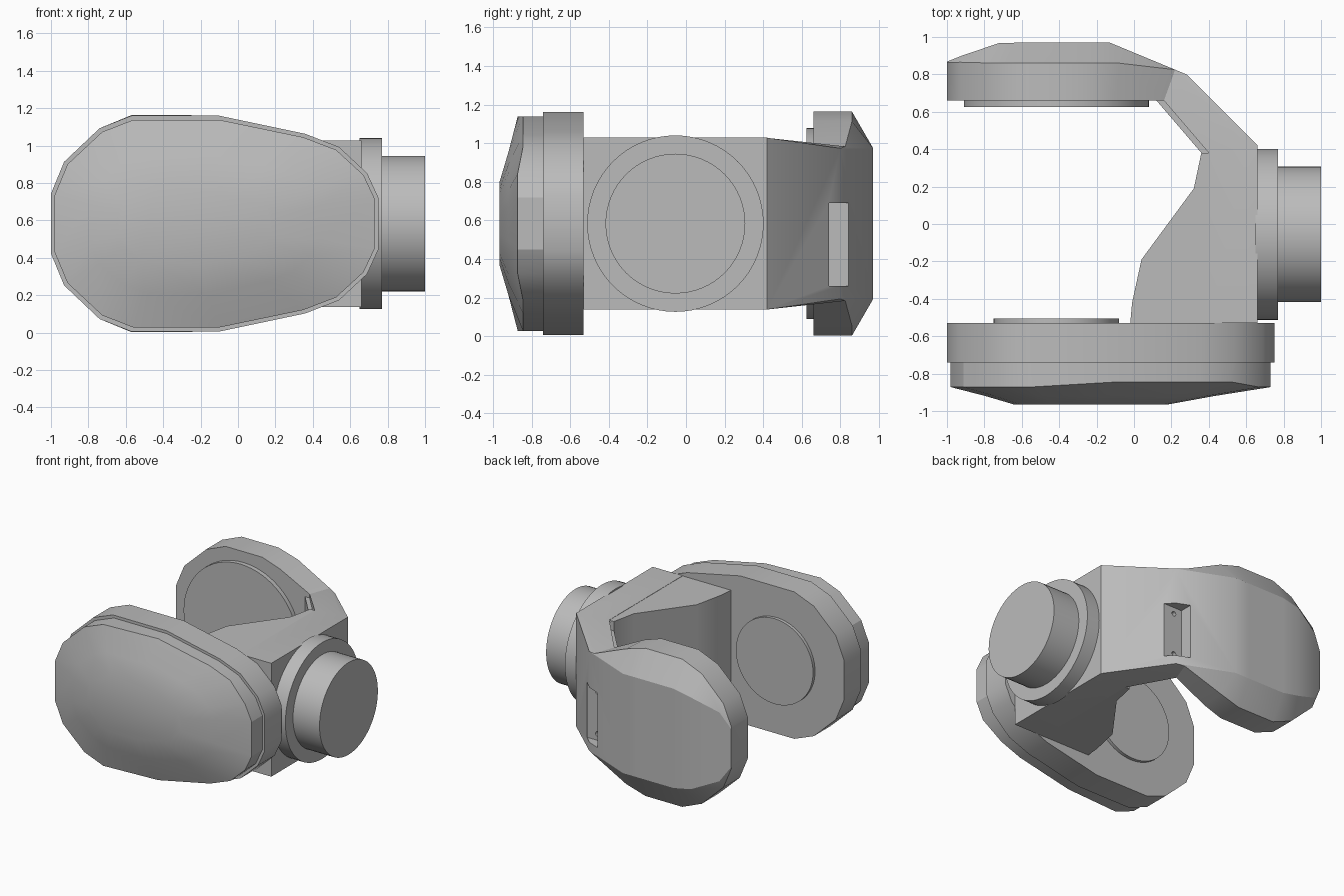
import bpy, bmesh, math
from mathutils import Vector

if "Cube" in bpy.data.objects:
    bpy.data.objects.remove(bpy.data.objects["Cube"])

ZC = 0.583  # height of the mirror plane

grey = bpy.data.materials.new("plain grey")
grey.use_nodes = True
grey.diffuse_color = (0.5, 0.5, 0.5, 1)
grey.node_tree.nodes["Principled BSDF"].inputs["Base Color"].default_value = (0.5, 0.5, 0.5, 1)


def shade(ob, angle):
    bpy.ops.object.select_all(action='DESELECT')
    ob.select_set(True)
    bpy.context.view_layer.objects.active = ob
    bpy.ops.object.shade_smooth_by_angle(angle=math.radians(angle))


def loft(name, rings, angle=30):
    """Bridge closed rings of equal length and cap both ends."""
    bm = bmesh.new()
    loops = [[bm.verts.new(p) for p in ring] for ring in rings]
    n = len(loops[0])
    for a, b in zip(loops, loops[1:]):
        for i in range(n):
            j = (i + 1) % n
            bm.faces.new((a[i], a[j], b[j], b[i]))
    bm.faces.new(loops[0])
    bm.faces.new(loops[-1])
    bmesh.ops.remove_doubles(bm, verts=bm.verts, dist=0.0005)
    bmesh.ops.recalc_face_normals(bm, faces=bm.faces)
    me = bpy.data.meshes.new(name)
    bm.to_mesh(me)
    bm.free()
    me.materials.append(grey)
    ob = bpy.data.objects.new(name, me)
    bpy.context.collection.objects.link(ob)
    shade(ob, angle)
    return ob


def disc(name, axis, centre, radius, start, end, sides=64):
    """Cylinder along x or y between two positions."""
    def point(i, d):
        a = 2 * math.pi * i / sides
        u, z = centre + radius[0] * math.cos(a), radius[1] + radius[0] * math.sin(a)
        return (d, u, z) if axis == 'x' else (u, d, z)
    return loft(name, [[point(i, d) for i in range(sides)] for d in (start, end)])


def prism(name, outline, half):
    return loft(name, [[(x, y, ZC + s * half) for x, y in outline] for s in (-1, 1)])


# front pod: egg outline mirrored about the middle height
half = [(-1, .16), (-.93, .33), (-.74, .51), (-.57, .577), (-.1, .577),
        (.36, .48), (.54, .41), (.69, .27), (.75, .14)]
egg = half + [(x, -z) for x, z in reversed(half)]


def egg_ring(y, sx=1.0, sz=1.0, cx=-.125):
    return [(cx + (x + .125) * sx, y, ZC + z * sz) for x, z in egg]


loft("front_pod_rim", [egg_ring(-.53), egg_ring(-.74)])

# domed cover, whose edge dips a little on the narrow side
edge = []
for x, y, z in egg_ring(0, .977, .962):
    edge.append((x, -.845 if -.2 < x < .6 else -.872, z))
plateau = egg_ring(-.965, .47, .38, -.23)
middle = []
for a, b in zip(edge, plateau):
    p = Vector(a).lerp(Vector(b), .55)
    middle.append((p.x, -.92, p.z))
loft("front_pod_cover", [egg_ring(-.735, .977, .962), edge, middle, plateau], 24)

# rear arm: stations of inner point, shoulder point, outer point, half heights
stations = [
    ((.40, -.53), (.61, -.53), (.66, -.53), .445, .445),
    ((.40, .38), (.61, .412), (.66, .42), .445, .445),
    ((.16, .66), (.22, .825), (.28, .80), .40, .39),
    ((-.10, .66), (-.08, .86), (-.13, .97), .53, .39),
    ((-.25, .66), (-.25, .86), (-.25, .97), .58, .39),
    ((-.57, .66), (-.57, .86), (-.57, .97), .58, .39),
    ((-.74, .66), (-.74, .86), (-.72, .968), .51, .36),
    ((-.93, .66), (-.93, .865), (-.92, .90), .33, .27),
    ((-1, .66), (-1, .863), (-1, .868), .16, .15),
]
rings = []
for a, b, c, h, ho in stations:
    side = [(*a, h), (*b, h), (*c, ho)]
    side += [(x, y, -z) for x, y, z in reversed(side)]
    rings.append([(x, y, ZC + z) for x, y, z in side])
arm = loft("rear_arm", rings, 28)

# recessed notch with two screw holes, cut into the outer bend
cutters = [loft("notch_cutter", [[(x, y, z) for x, y in
           ((.18, .74), (.6, .74), (.6, 1.2), (.18, 1.2))] for z in (.26, .69)])]
for z in (.31, .64):
    cutters.append(disc("screw_cutter", 'y', .25, (.018, z), .70, .78, 16))
bpy.context.view_layer.objects.active = arm
for cutter in cutters:
    cutter.hide_render = True
    mod = arm.modifiers.new("cut", 'BOOLEAN')
    mod.operation, mod.solver, mod.object = 'DIFFERENCE', 'EXACT', cutter
    # keep the cut ahead of the smoothing modifier
    arm.modifiers.move(len(arm.modifiers) - 1, 0)
    bpy.ops.object.modifier_apply(modifier=mod.name)
    bpy.data.objects.remove(cutter)
shade(arm, 28)

# inner stiffening web and the fillet strip behind it
prism("inner_web", [(.42, -.53), (-.02, -.53), (-.01, -.42), (.04, -.19),
                    (.32, .19), (.36, .38), (.42, .38)], .443)
prism("inner_fillet", [(.42, .37), (.36, .38), (.12, .66), (.20, .66)], .37)

# bearing plates and output flange
disc("front_bearing_plate", 'y', -.415, (.335, ZC), -.54, -.505)
disc("rear_bearing_plate", 'y', -.415, (.495, ZC), .67, .625)
disc("flange", 'x', -.055, (.457, ZC), .65, .77)
disc("output_shaft", 'x', -.055, (.362, ZC), .76, 1.0)
